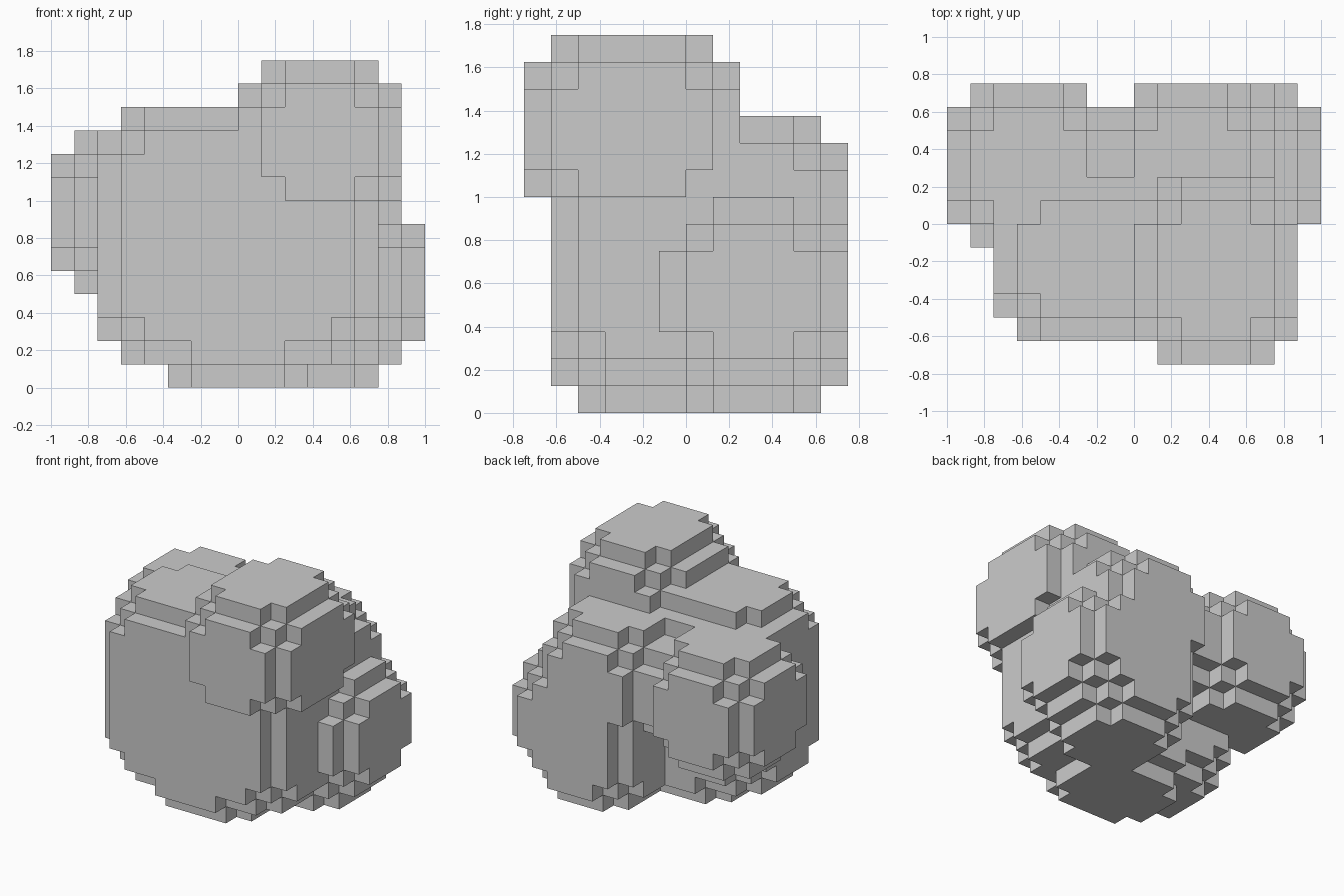
import bpy, bmesh, math
from itertools import product

if "Cube" in bpy.data.objects:
    bpy.data.objects.remove(bpy.data.objects["Cube"])

U = 0.125  # size of one cubic cell

# Rounded lumps as cell bounds: (x0, x1, y0, y1, z0, z1)
LUMPS = [
    (-6, 6, -5, 2, 1, 12),   # main mass
    (0, 7, -6, 2, 7, 14),    # top lump, front right
    (-8, -1, -1, 6, 4, 11),  # back left lump
    (-1, 6, -1, 6, 4, 11),   # back centre lump
    (1, 8, -1, 6, 1, 8),     # back right lump
    (0, 7, -1, 6, 0, 7),     # foot, back right
    (-4, 4, -5, 2, 0, 7),    # foot, front
]


def lump_cells(x0, x1, y0, y1, z0, z1):
    """Cells of a box whose edges lose one cell and corners a little more."""
    cells = set()
    for x, y, z in product(range(x0, x1), range(y0, y1), range(z0, z1)):
        d = sorted((min(x - x0, x1 - 1 - x), min(y - y0, y1 - 1 - y),
                    min(z - z0, z1 - 1 - z)))
        if d[1] > 0 and sum(d) >= 3:
            cells.add((x, y, z))
    return cells


def skin(name, cells):
    """Mesh only the outside faces of a set of cells."""
    bm = bmesh.new()
    verts = {}

    def vert(p):
        if p not in verts:
            verts[p] = bm.verts.new([c * U for c in p])
        return verts[p]

    for cell in cells:
        for axis, side in product(range(3), (0, 1)):
            near = list(cell)
            near[axis] += 1 if side else -1
            if tuple(near) in cells:
                continue
            a, b = (axis + 1) % 3, (axis + 2) % 3
            loop = []
            for da, db in ((0, 0), (1, 0), (1, 1), (0, 1)):
                p = list(cell)
                p[axis] += side
                p[a] += da
                p[b] += db
                loop.append(vert(tuple(p)))
            bm.faces.new(loop if side else loop[::-1])

    # Merge the flat cell faces into larger facets
    bmesh.ops.dissolve_limit(bm, angle_limit=math.radians(1),
                             verts=bm.verts[:], edges=bm.edges[:])
    mesh = bpy.data.meshes.new(name)
    bm.to_mesh(mesh)
    bm.free()
    obj = bpy.data.objects.new(name, mesh)
    bpy.context.collection.objects.link(obj)
    return obj


# All lumps fused into one boulder
skin("boulder", set().union(*(lump_cells(*b) for b in LUMPS)))
